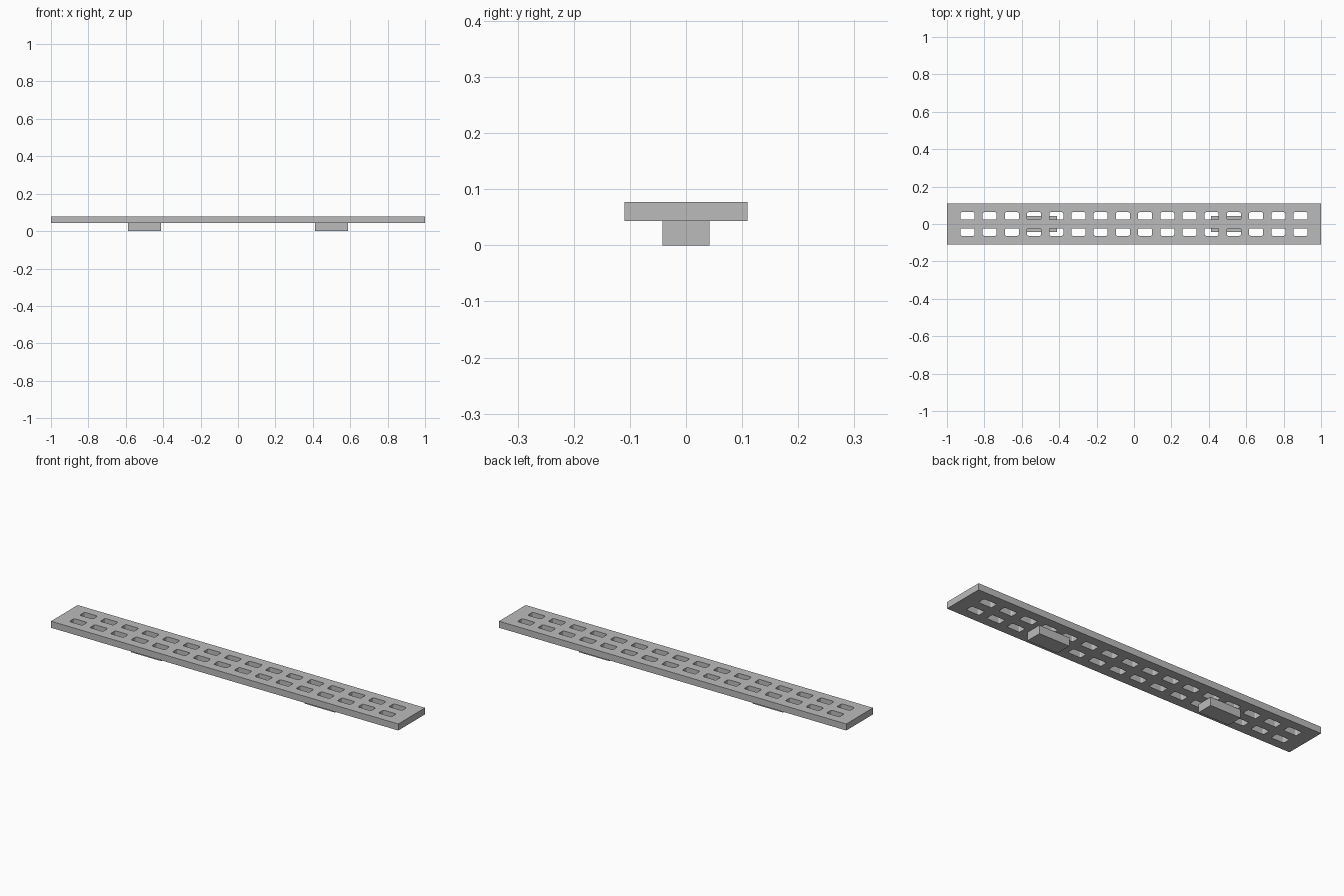
import bpy, bmesh
from math import cos, sin, pi
from mathutils import Matrix

cube = bpy.data.objects.get("Cube")
if cube:
    bpy.data.objects.remove(cube, do_unlink=True)

PLATE_BOTTOM, PLATE_TOP = 0.043, 0.077
SLOTS, PITCH, ROW_Y = 16, 0.1187, 0.043

grey = bpy.data.materials.new("plain_grey")
grey.use_nodes = True
colour = (0.5, 0.5, 0.5, 1)
grey.diffuse_color = colour
grey.node_tree.nodes["Principled BSDF"].inputs["Base Color"].default_value = colour


def rounded_rect(cx, cy, w, h, r, steps=3):
    """Outline of a rectangle with rounded corners."""
    points = []
    for i, (sx, sy) in enumerate([(1, 1), (-1, 1), (-1, -1), (1, -1)]):
        for s in range(steps + 1):
            a = (i + s / steps) * pi / 2
            points.append((cx + sx * (w / 2 - r) + r * cos(a),
                           cy + sy * (h / 2 - r) + r * sin(a)))
    return points


def add_outline(curve, points):
    spline = curve.splines.new("POLY")
    spline.points.add(len(points) - 1)
    for p, (x, y) in zip(spline.points, points):
        p.co = (x, y, 0, 1)
    spline.use_cyclic_u = True


def link(name, mesh):
    mesh.materials.clear()
    mesh.materials.append(grey)
    obj = bpy.data.objects.new(name, mesh)
    bpy.context.collection.objects.link(obj)
    return obj


# Slotted plate: filled outline with two rows of slots, extruded
curve = bpy.data.curves.new("plate_profile", "CURVE")
curve.dimensions = "2D"
curve.fill_mode = "BOTH"
curve.extrude = (PLATE_TOP - PLATE_BOTTOM) / 2
add_outline(curve, [(-1, -0.11), (1, -0.11), (1, 0.11), (-1, 0.11)])
for i in range(SLOTS):
    for side in (-1, 1):
        x = (i - (SLOTS - 1) / 2) * PITCH
        add_outline(curve, rounded_rect(x, side * ROW_Y, 0.075, 0.04, 0.007))
profile = bpy.data.objects.new("plate_profile", curve)
bpy.context.collection.objects.link(profile)
bpy.context.view_layer.update()
evaluated = profile.evaluated_get(bpy.context.evaluated_depsgraph_get())
plate_mesh = bpy.data.meshes.new_from_object(evaluated)
bpy.data.objects.remove(profile, do_unlink=True)

bm = bmesh.new()
bm.from_mesh(plate_mesh)
bmesh.ops.remove_doubles(bm, verts=bm.verts, dist=0.0001)
bmesh.ops.recalc_face_normals(bm, faces=bm.faces)
for face in bm.faces:
    face.smooth = False
bm.to_mesh(plate_mesh)
bm.free()
plate = link("slotted_plate", plate_mesh)
plate.location.z = (PLATE_TOP + PLATE_BOTTOM) / 2

# Two block feet under the plate
for name, side in (("left_foot", 1), ("right_foot", -1)):
    bm = bmesh.new()
    bmesh.ops.create_cube(bm, size=1, matrix=Matrix.Diagonal((0.175, 0.084, PLATE_BOTTOM, 1)))
    mesh = bpy.data.meshes.new(name)
    bm.to_mesh(mesh)
    bm.free()
    foot = link(name, mesh)
    foot.location = (side * 0.5, 0, PLATE_BOTTOM / 2)
